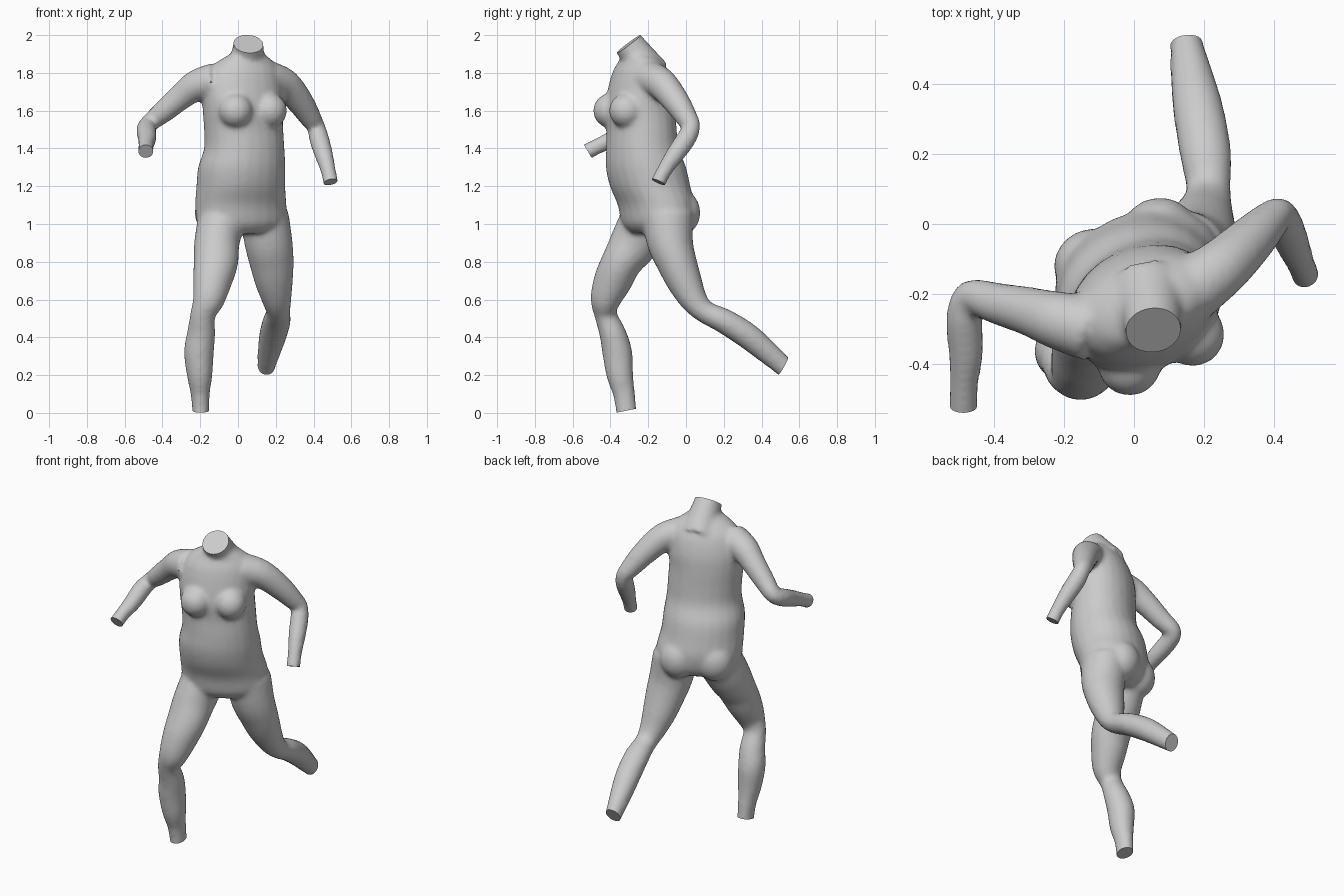
import bpy, bmesh, math
from mathutils import Vector, Matrix

if "Cube" in bpy.data.objects:
    bpy.data.objects.remove(bpy.data.objects["Cube"])

SIDES = 24
YAW = math.radians(25)          # twist of the trunk about z
RIGHT = Vector((math.cos(YAW), math.sin(YAW), 0))
FRONT = Vector((math.sin(YAW), -math.cos(YAW), 0))
bm = bmesh.new()


def spline(pts, steps=4):
    """Catmull-Rom through stations of (x, y, z, half width, half depth)."""
    p = [Vector(q) for q in pts]
    p = [2 * p[0] - p[1]] + p + [2 * p[-1] - p[-2]]
    out = []
    for a, b, c, d in zip(p, p[1:], p[2:], p[3:]):
        for k in range(steps):
            t = k / steps
            out.append(0.5 * (2 * b + (c - a) * t + (2 * a - 5 * b + 4 * c - d) * t ** 2
                              + (3 * b - a - 3 * c + d) * t ** 3))
    return out + [p[-2]]


def loft(pts, side, upright=False, power=1.0):
    """Closed tube of elliptical rings along a smooth path."""
    st = spline(pts)
    rings = []
    for i, s in enumerate(st):
        c = Vector(s[:3])
        tan = Vector(st[min(i + 1, len(st) - 1)][:3]) - Vector(st[max(i - 1, 0)][:3])
        tan = Vector((0, 0, 1)) if upright else tan.normalized()
        u = (side - tan * side.dot(tan)).normalized()
        v = tan.cross(u)
        ring = []
        for k in range(SIDES):
            a = 2 * math.pi * k / SIDES
            ca, sa = math.cos(a), math.sin(a)
            ca = math.copysign(abs(ca) ** power, ca)
            sa = math.copysign(abs(sa) ** power, sa)
            ring.append(bm.verts.new(c + u * ca * s[3] + v * sa * s[4]))
        rings.append(ring)
    for r0, r1 in zip(rings, rings[1:]):
        for k in range(SIDES):
            n = (k + 1) % SIDES
            bm.faces.new((r0[k], r0[n], r1[n], r1[k]))
    bm.faces.new(rings[0][::-1])
    bm.faces.new(rings[-1])


def bump(center, r, scale):
    m = Matrix.Translation(center) @ Matrix.Rotation(YAW, 4, 'Z') @ Matrix.Diagonal((*scale, 1))
    bmesh.ops.create_uvsphere(bm, u_segments=20, v_segments=12, radius=r, matrix=m)


def round_limb(pts):
    return [(*p, p[3]) for p in pts]


# trunk
loft([(.02, -.17, .95, .17, .11), (.022, -.155, 1.0, .245, .165), (.015, -.158, 1.1, .25, .188),
      (.015, -.19, 1.2, .24, .203), (.02, -.212, 1.3, .235, .204), (.033, -.23, 1.4, .217, .184),
      (.03, -.235, 1.5, .215, .176), (.025, -.243, 1.6, .217, .176), (.025, -.24, 1.7, .22, .163),
      (.032, -.24, 1.8, .2, .135), (.04, -.245, 1.86, .155, .1), (.05, -.26, 1.9, .09, .08)],
     RIGHT, upright=True, power=.95)

# breasts and buttocks
for s in (-1, 1):
    bump(Vector((.025, -.245, 1.6)) + FRONT * .125 + RIGHT * s * .1, .092, (1, 1, 1))
    bump(Vector((.015, -.16, 1.06)) - FRONT * .1 + RIGHT * s * .105, .1, (1.1, 1, 1.2))

# neck
loft(round_limb([(.04, -.19, 1.79, .11), (.05, -.25, 1.88, .09),
                 (.055, -.305, 1.955, .08), (.057, -.34, 2.0, .08)]), Vector((1, 0, 0)))

# right leg, planted forward
loft([(-.085, -.2, 1.04, .125, .14), (-.112, -.275, .9, .12, .13), (-.117, -.34, .8, .118, .108),
      (-.135, -.387, .7, .104, .102), (-.156, -.425, .6, .085, .082), (-.186, -.425, .52, .067, .06),
      (-.195, -.388, .42, .075, .071), (-.207, -.364, .32, .079, .079), (-.203, -.35, .2, .068, .071),
      (-.2, -.328, .1, .051, .058), (-.197, -.315, 0, .045, .055), (-.197, -.31, -.05, .045, .055)],
     Vector((1, 0, 0)))

# left leg, kicked back
loft([(.14, -.1, 1.04, .13, .14), (.162, -.083, .9, .127, .122), (.178, -.05, .8, .118, .107),
      (.19, -.01, .7, .102, .094), (.205, .04, .6, .079, .074), (.213, .1, .535, .064, .06),
      (.205, .2, .487, .074, .066), (.185, .32, .412, .073, .069), (.166, .42, .33, .062, .062),
      (.15, .515, .247, .047, .053), (.145, .56, .21, .047, .053)], Vector((1, 0, 0)))

# right arm
loft(round_limb([(-.12, -.3, 1.76, .095), (-.22, -.275, 1.733, .083), (-.3, -.25, 1.675, .07),
                 (-.4, -.225, 1.59, .059), (-.468, -.207, 1.535, .048), (-.485, -.27, 1.5, .053),
                 (-.481, -.37, 1.455, .05), (-.486, -.45, 1.42, .042), (-.488, -.52, 1.385, .042),
                 (-.489, -.56, 1.367, .042)]), Vector((.1, .1, 1)))

# left arm
loft(round_limb([(.16, -.19, 1.77, .095), (.25, -.125, 1.738, .083), (.33, -.05, 1.645, .071),
                 (.385, .005, 1.56, .058), (.413, .028, 1.515, .048), (.43, 0, 1.45, .053),
                 (.455, -.06, 1.365, .049), (.476, -.11, 1.29, .041), (.49, -.145, 1.225, .04),
                 (.498, -.165, 1.185, .04)]), Vector((.3, -1, .2)))

# fuse all parts into one skin
bmesh.ops.recalc_face_normals(bm, faces=bm.faces)
raw = bpy.data.meshes.new("body")
bm.to_mesh(raw)
bm.free()
body = bpy.data.objects.new("headless_running_body", raw)
bpy.context.collection.objects.link(body)
rm = body.modifiers.new("fuse", 'REMESH')
rm.mode = 'VOXEL'
rm.voxel_size = .013
sm = body.modifiers.new("soften", 'SMOOTH')
sm.factor = .5
sm.iterations = 8
deps = bpy.context.evaluated_depsgraph_get()
skin = bpy.data.meshes.new_from_object(body.evaluated_get(deps))
body.modifiers.clear()
body.data = skin

# flat cuts at neck, wrists and ankles: (point, outward direction)
cuts = [((.055, -.305, 1.952), (.08, -.6, .8)), ((-.2, -.315, .012), (0, .2, -1)),
        ((.15, .515, .246), (-.1, .87, -.49)), ((-.488, -.52, 1.385), (0, -.85, -.5)),
        ((.49, -.145, 1.222), (.2, -.4, -.9))]
bm = bmesh.new()
bm.from_mesh(skin)
for co, no in cuts:
    co = Vector(co)
    verts = {v for v in bm.verts if (v.co - co).length < .15}
    faces = {f for f in bm.faces if all(v in verts for v in f.verts)}
    edges = {e for f in faces for e in f.edges}
    verts = {v for f in faces for v in f.verts}
    bmesh.ops.bisect_plane(bm, geom=list(verts) + list(edges) + list(faces), plane_co=co,
                           plane_no=Vector(no).normalized(), clear_outer=True)
    bmesh.ops.holes_fill(bm, edges=[e for e in bm.edges if e.is_boundary], sides=0)
bmesh.ops.recalc_face_normals(bm, faces=bm.faces)
bm.to_mesh(skin)
bm.free()

bpy.context.view_layer.objects.active = body
body.select_set(True)
bpy.ops.object.shade_smooth_by_angle(angle=math.radians(40))
